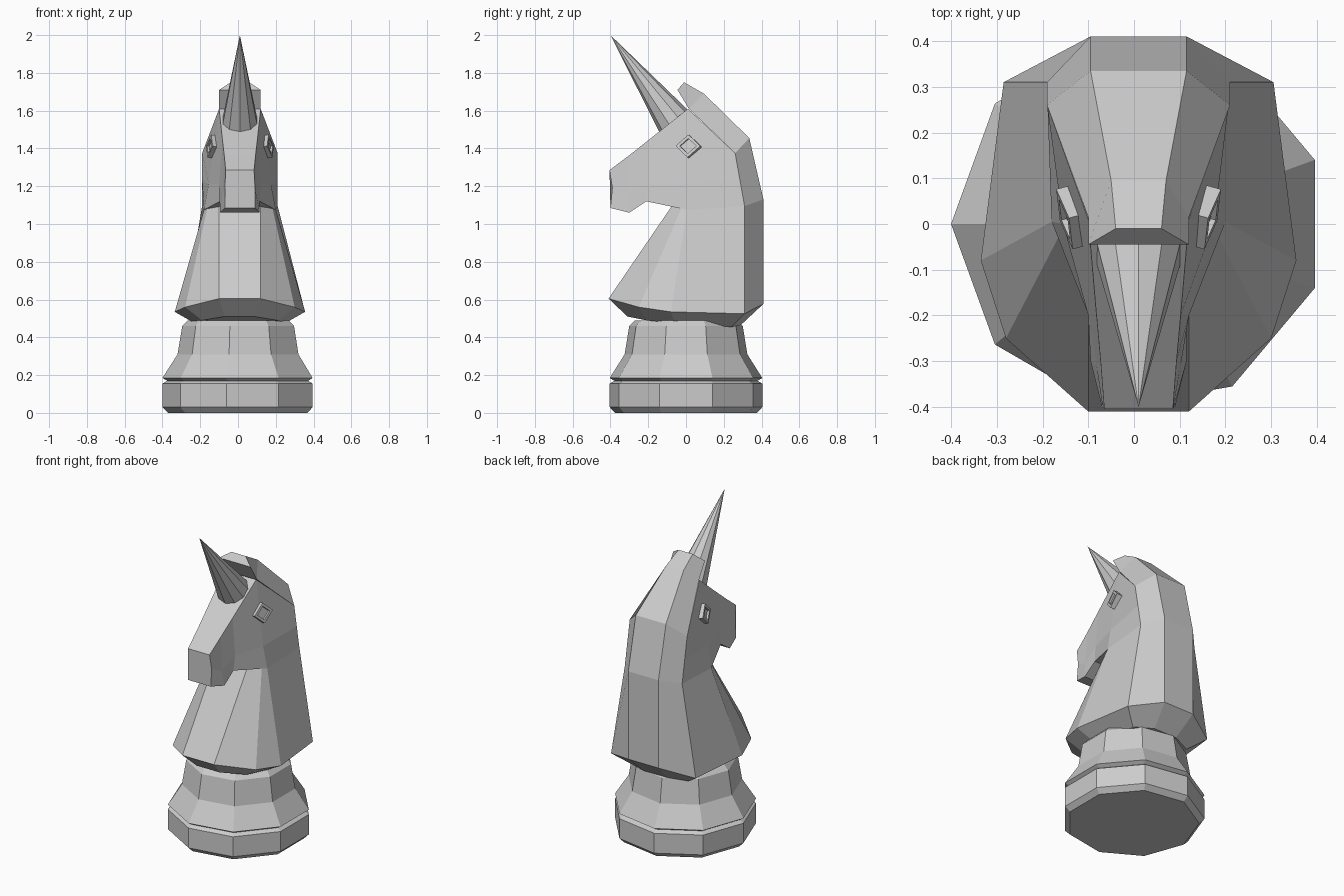
import bpy, bmesh, math
from mathutils import Vector, Matrix

if "Cube" in bpy.data.objects:
    bpy.data.objects.remove(bpy.data.objects["Cube"])

CX = 0.01  # symmetry plane of the piece


def finish(name, bm):
    bmesh.ops.recalc_face_normals(bm, faces=bm.faces)
    me = bpy.data.meshes.new(name)
    bm.to_mesh(me)
    bm.free()
    ob = bpy.data.objects.new(name, me)
    bpy.context.collection.objects.link(ob)
    return ob


def loft(name, rings):
    """Skin closed rings of points and cap both ends."""
    bm = bmesh.new()
    vs = [[bm.verts.new(p) for p in r] for r in rings]
    n = len(vs[0])
    for a, b in zip(vs, vs[1:]):
        for i in range(n):
            j = (i + 1) % n
            bm.faces.new((a[i], a[j], b[j], b[i]))
    bm.faces.new(vs[0])
    bm.faces.new(vs[-1])
    return finish(name, bm)


def mirrored(half):
    """Close a half section (half width, y, z) across the symmetry plane."""
    return ([(CX + x, y, z) for x, y, z in half] +
            [(CX - x, y, z) for x, y, z in reversed(half)])


def circle(r, z, n=9):
    return [(CX + r * math.cos(math.pi + 2 * math.pi * i / n),
             r * math.sin(math.pi + 2 * math.pi * i / n), z) for i in range(n)]


# Nine-sided turned base
profile = [(.38, 0), (.41, .03), (.41, .155), (.385, .17), (.41, .185),
           (.33, .31), (.305, .46), (.275, .49)]
loft("base", [circle(r, z) for r, z in profile])

# Flaring neck: underside, rim, jaw level
loft("neck", [mirrored(h) for h in (
    [(.08, -.31, .51), (.2, -.21, .49), (.24, -.06, .475), (.2, .24, .455), (.08, .29, .465)],
    [(.11, -.41, .605), (.29, -.25, .56), (.345, -.08, .535), (.295, .31, .525), (.105, .41, .577)],
    [(.11, 0, 1.205), (.16, 0, 1.14), (.19, .005, 1.075), (.2, .31, 1.095), (.105, .41, 1.13)],
)])

# Mane running up the back to an overhanging tip
loft("mane", [mirrored(h) for h in (
    [(.2, .31, 1.095), (.105, .41, 1.13)],
    [(.2, .26, 1.375), (.105, .335, 1.455)],
    [(.11, .015, 1.61), (.06, .095, 1.69)],
    [(.11, -.045, 1.71), (.05, -.01, 1.75)],
)])

# Head: sections from nose to nape (forehead edge, cheek fold, jaw edge)
loft("head", [mirrored(h) for h in (
    [(.075, -.405, 1.285), (.08, -.39, 1.19), (.08, -.4, 1.085)],
    [(.083, -.3, 1.364), (.092, -.31, 1.155), (.105, -.3, 1.06)],
    [(.092, -.2, 1.443), (.11, -.2, 1.21), (.105, -.21, 1.12)],
    [(.11, .01, 1.61), (.165, 0, 1.21), (.19, .005, 1.075)],
    [(.2, .26, 1.375), (.2, .285, 1.235), (.2, .31, 1.095)],
)])

# Horn
tip, root = Vector((CX, -.4, 2.0)), Vector((CX, -.05, 1.525))
axis = tip - root
bm = bmesh.new()
bmesh.ops.create_cone(bm, cap_ends=True, segments=10, radius1=.1, radius2=0, depth=axis.length,
                      matrix=Matrix.Translation((tip + root) / 2) @ axis.to_track_quat('Z', 'Y').to_matrix().to_4x4())
finish("horn", bm)

# Eyes: diamond rims with a sunken centre
for side, name in ((1, "eye_right"), (-1, "eye_left")):
    n = Vector((side * .95, -.26, .17)).normalized()
    u = Vector((0, 0, 1)).cross(n).normalized()
    v = n.cross(u)
    c = Vector((CX + side * .145, .015, 1.41))
    rings = []
    for r, h in ((.068, -.03), (.068, .018), (.045, .018), (.045, .006)):
        rings.append([c + n * h + u * r * a + v * r * .9 * b
                      for a, b in ((1, 0), (0, 1), (-1, 0), (0, -1))])
    loft(name, rings)
